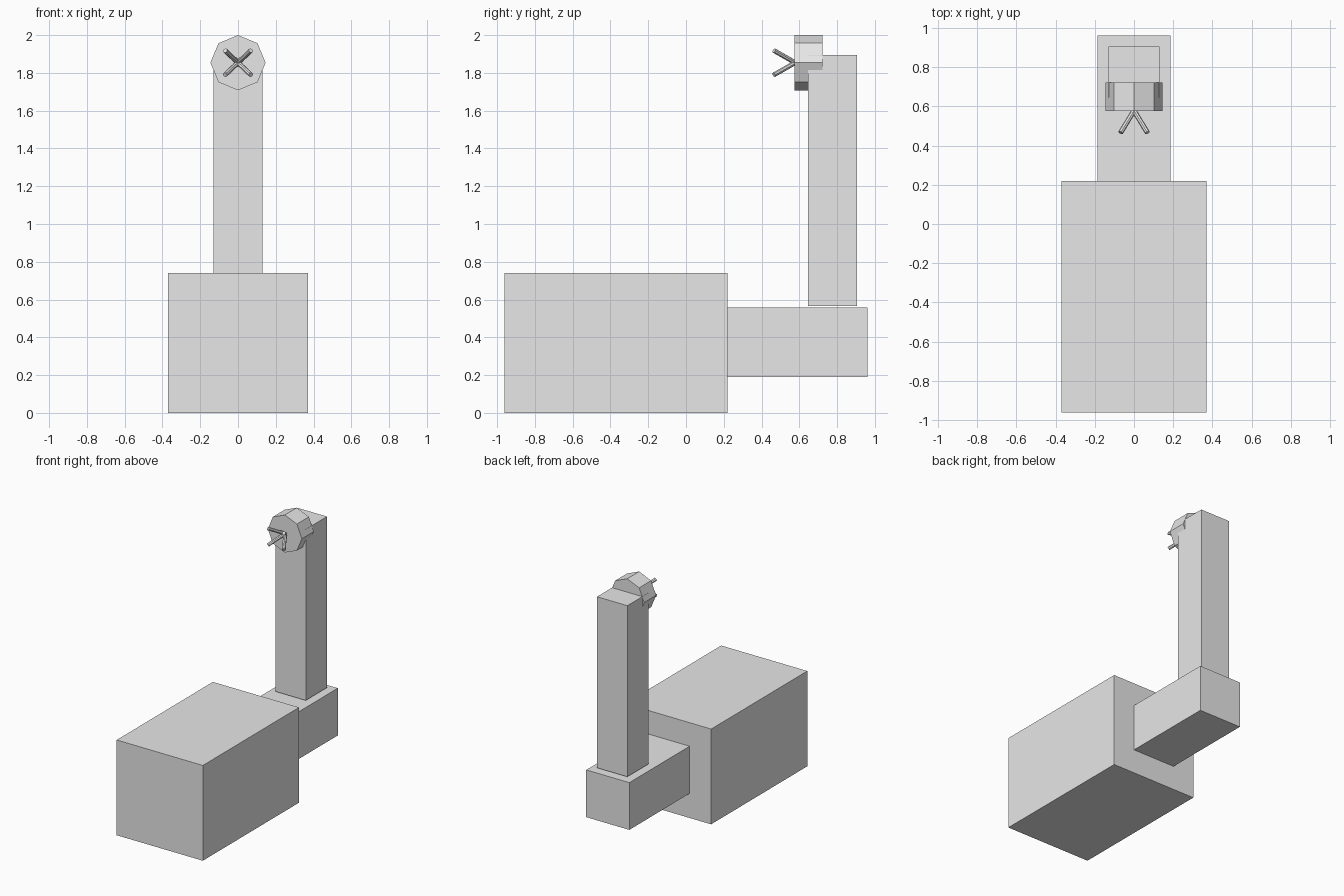
import bpy
import math
from mathutils import Vector

# Remove the default cube
cube = bpy.data.objects.get("Cube")
if cube:
    bpy.data.objects.remove(cube, do_unlink=True)

# Single plain material
grey = bpy.data.materials.new("light_grey")
grey.use_nodes = True
colour = (0.8, 0.8, 0.8, 1)
grey.diffuse_color = colour
grey.node_tree.nodes["Principled BSDF"].inputs["Base Color"].default_value = colour


def finish(name):
    obj = bpy.context.object
    obj.name = name
    obj.data.materials.append(grey)
    return obj


def box(name, low, high):
    low, high = Vector(low), Vector(high)
    bpy.ops.mesh.primitive_cube_add(size=1, location=(low + high) / 2)
    obj = finish(name)
    obj.scale = high - low
    return obj


def rod(name, start, end, radius, sides):
    start, end = Vector(start), Vector(end)
    axis = end - start
    bpy.ops.mesh.primitive_cylinder_add(vertices=sides, radius=radius,
                                        depth=axis.length, location=(start + end) / 2)
    obj = finish(name)
    obj.rotation_euler = axis.to_track_quat('Z', 'Y').to_euler()
    return obj


# Main body, rear arm and upright post
box("body", (-0.37, -0.96, 0), (0.37, 0.22, 0.74))
box("rear_arm", (-0.185, 0.22, 0.19), (0.185, 0.96, 0.557))
box("post", (-0.13, 0.646, 0.567), (0.13, 0.906, 1.896))

# Octagonal hub at the top of the post, one corner pointing up
hub_z = 1.854
hub = rod("hub", (0, 0.722, hub_z), (0, 0.575, hub_z), 0.146, 8)
hub.rotation_euler = (math.pi / 2, 0, 0)

# Four prongs splaying forward from the hub
for side, x in (("left", 1), ("right", -1)):
    for level, z in (("upper", 1), ("lower", -1)):
        rod(f"{level}_{side}_prong", (0, 0.578, hub_z),
            (0.068 * x, 0.466, hub_z + 0.064 * z), 0.013, 8)
